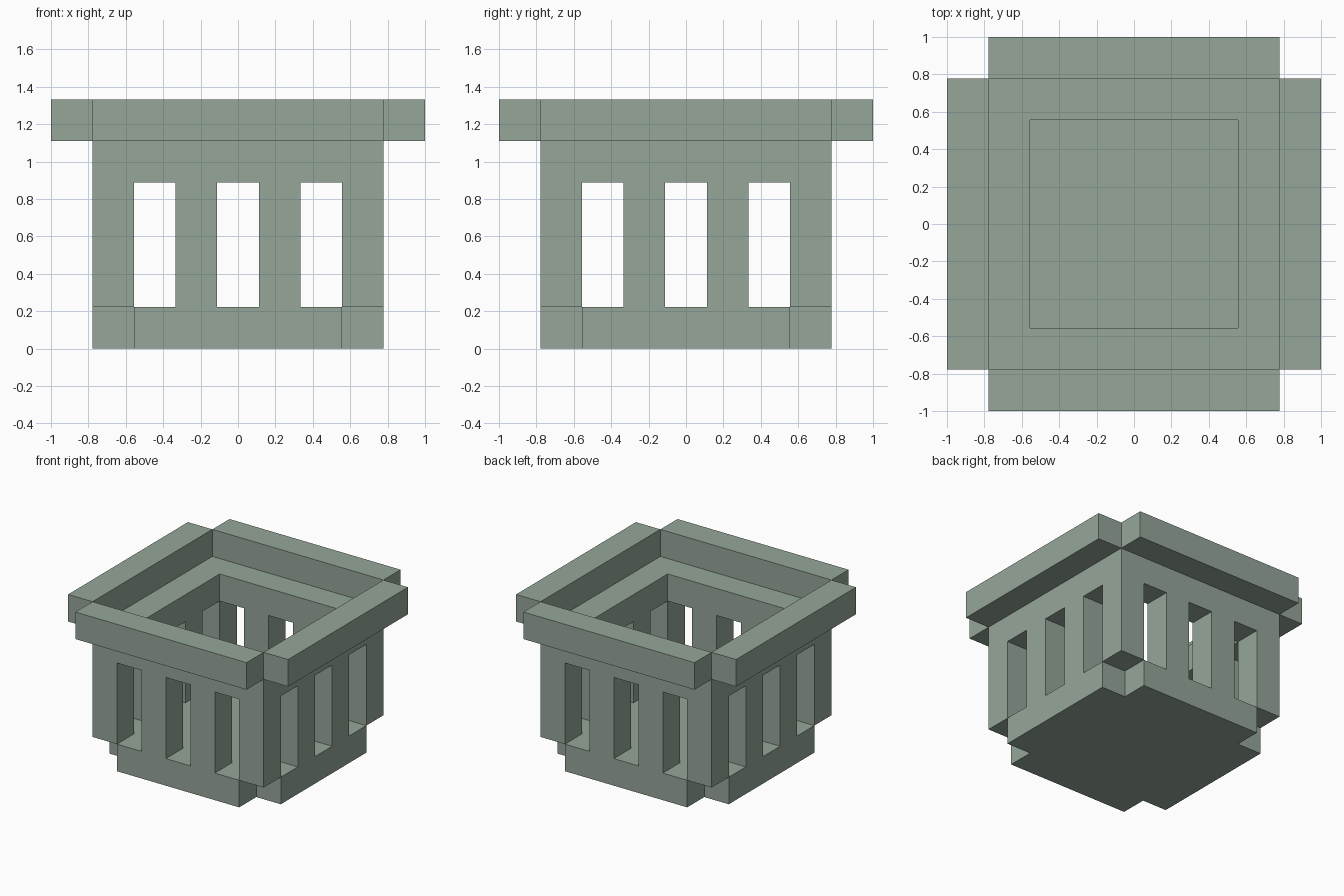
import bpy
import bmesh

if "Cube" in bpy.data.objects:
    bpy.data.objects.remove(bpy.data.objects["Cube"])

U = 2 / 9  # one block of the layout grid

stone = bpy.data.materials.new("grey green stone")
stone.diffuse_color = (0.30, 0.38, 0.32, 1)
stone.use_nodes = True
stone.node_tree.nodes["Principled BSDF"].inputs["Base Color"].default_value = stone.diffuse_color


def finish(name, bm):
    bmesh.ops.recalc_face_normals(bm, faces=bm.faces)
    mesh = bpy.data.meshes.new(name)
    bm.to_mesh(mesh)
    bm.free()
    mesh.materials.append(stone)
    obj = bpy.data.objects.new(name, mesh)
    bpy.context.collection.objects.link(obj)
    return obj


def prism(name, outline, z0, z1):
    """Extrude a flat outline (in blocks) from z0 to z1."""
    bm = bmesh.new()
    face = bm.faces.new([bm.verts.new((x * U, y * U, z0 * U)) for x, y in outline])
    top = bmesh.ops.extrude_face_region(bm, geom=[face])["geom"]
    verts = [v for v in top if isinstance(v, bmesh.types.BMVert)]
    bmesh.ops.translate(bm, verts=verts, vec=(0, 0, (z1 - z0) * U))
    return finish(name, bm)


def block(name, x0, x1, y0, y1, z0, z1):
    return prism(name, [(x0, y0), (x1, y0), (x1, y1), (x0, y1)], z0, z1)


def square_ring(name, outer, inner, z0, z1):
    """Mitred square frame."""
    bm = bmesh.new()
    corners = [(-1, -1), (1, -1), (1, 1), (-1, 1)]
    section = [(outer, z0), (outer, z1), (inner, z1), (inner, z0)]
    v = [[bm.verts.new((cx * r * U, cy * r * U, z * U)) for r, z in section]
         for cx, cy in corners]
    for i in range(4):
        a, b = v[i], v[(i + 1) % 4]
        for j in range(4):
            k = (j + 1) % 4
            bm.faces.new((a[j], b[j], b[k], a[k]))
    bmesh.ops.dissolve_limit(bm, angle_limit=0.01, verts=bm.verts, edges=bm.edges)
    return finish(name, bm)


# Floor slab with notched corners
a, b = 2.5, 3.5
prism("floor_slab", [(-a, -b), (a, -b), (a, -a), (b, -a), (b, a), (a, a),
                     (a, b), (-a, b), (-a, a), (-b, a), (-b, -a), (-a, -a)], 0, 1)

# Pillars around the edge, corners included
spots = (-3, -1, 1, 3)
for x in spots:
    for y in spots:
        if 3 in (abs(x), abs(y)):
            kind = "corner_pillar" if abs(x) == abs(y) else "pillar"
            block(kind, x - .5, x + .5, y - .5, y + .5, 1, 4)

# Beam over the pillars
square_ring("top_beam", 3.5, 2.5, 4, 5)

# Overhanging rim: four bars, open at the corners
for side, s in (("front", -4), ("back", 4)):
    block(side + "_rim", -3.5, 3.5, s - .5, s + .5, 5, 6)
for side, s in (("left", -4), ("right", 4)):
    block(side + "_rim", s - .5, s + .5, -3.5, 3.5, 5, 6)
